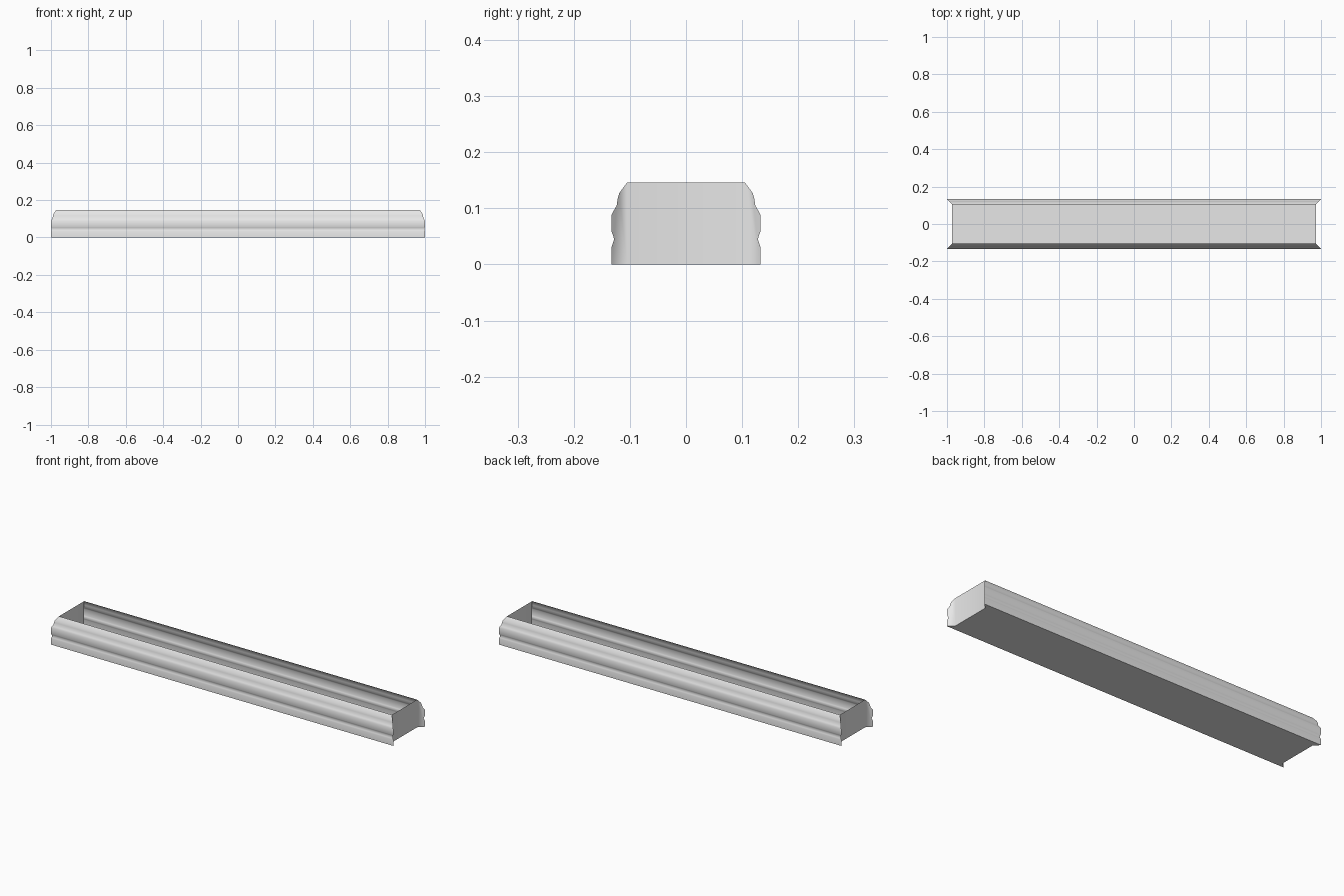
import bpy
import bmesh
import math

cube = bpy.data.objects.get("Cube")
if cube:
    bpy.data.objects.remove(cube, do_unlink=True)

# Moulding cross-section, bottom to top: (distance from centre line, height)
PROFILE = [(.1325, 0), (.1325, .031), (.1305, .037), (.128, .045), (.1305, .053),
           (.1325, .058), (.1325, .089), (.128, .097), (.1235, .105),
           (.122, .116), (.119, .127), (.105, .146)]
MITRE = 1 - PROFILE[0][0]      # half length minus half width
INNER, TOP = PROFILE[-1]
END = MITRE + INNER

grey = bpy.data.materials.new("light grey")
grey.use_nodes = True
grey.diffuse_color = (.8, .8, .8, 1)
grey.node_tree.nodes["Principled BSDF"].inputs["Base Color"].default_value = (.8, .8, .8, 1)


def build(name, faces, angle):
    """Make an object from lists of face corners, welding shared corners."""
    bm = bmesh.new()
    for corners in faces:
        bm.faces.new([bm.verts.new(c) for c in corners])
    bmesh.ops.remove_doubles(bm, verts=bm.verts, dist=1e-5)
    for f in bm.faces:
        f.smooth = True
    mesh = bpy.data.meshes.new(name)
    bm.to_mesh(mesh)
    bm.free()
    mesh.set_sharp_from_angle(angle=math.radians(angle))
    mesh.materials.append(grey)
    obj = bpy.data.objects.new(name, mesh)
    bpy.context.collection.objects.link(obj)
    return obj


def facing(corners, keep):
    return corners if keep else corners[::-1]


# Long moulded walls with mitred ends
for name, s in (("front_wall", -1), ("back_wall", 1)):
    faces = []
    for (y0, z0), (y1, z1) in zip(PROFILE, PROFILE[1:]):
        x0, x1 = MITRE + y0, MITRE + y1
        faces.append(facing([(-x0, s * y0, z0), (x0, s * y0, z0),
                             (x1, s * y1, z1), (-x1, s * y1, z1)], s < 0))
    build(name, faces, 40)

# Recessed flat end panels with the mitre faces beside them
for name, e in (("left_end", 1), ("right_end", -1)):
    x = e * END
    faces = [facing([(x, -INNER, 0), (x, INNER, 0), (x, INNER, TOP), (x, -INNER, TOP)], e > 0)]
    for s in (-1, 1):
        cap = [(x, s * INNER, 0)] + [(e * (MITRE + y), s * y, z) for y, z in PROFILE]
        faces.append(facing(cap, e * s > 0))
    end = build(name, faces, 60)
    end.modifiers.new("weighted normals", 'WEIGHTED_NORMAL').keep_sharp = True

# Flat floor following the mitred outline: centre panel and two edge strips
OUT = PROFILE[0][0]
floor = [[(-END, INNER, 0), (END, INNER, 0), (END, -INNER, 0), (-END, -INNER, 0)]]
for s in (-1, 1):
    floor.append(facing([(-1, s * OUT, 0), (1, s * OUT, 0),
                         (END, s * INNER, 0), (-END, s * INNER, 0)], s > 0))
build("floor", floor, 30)
